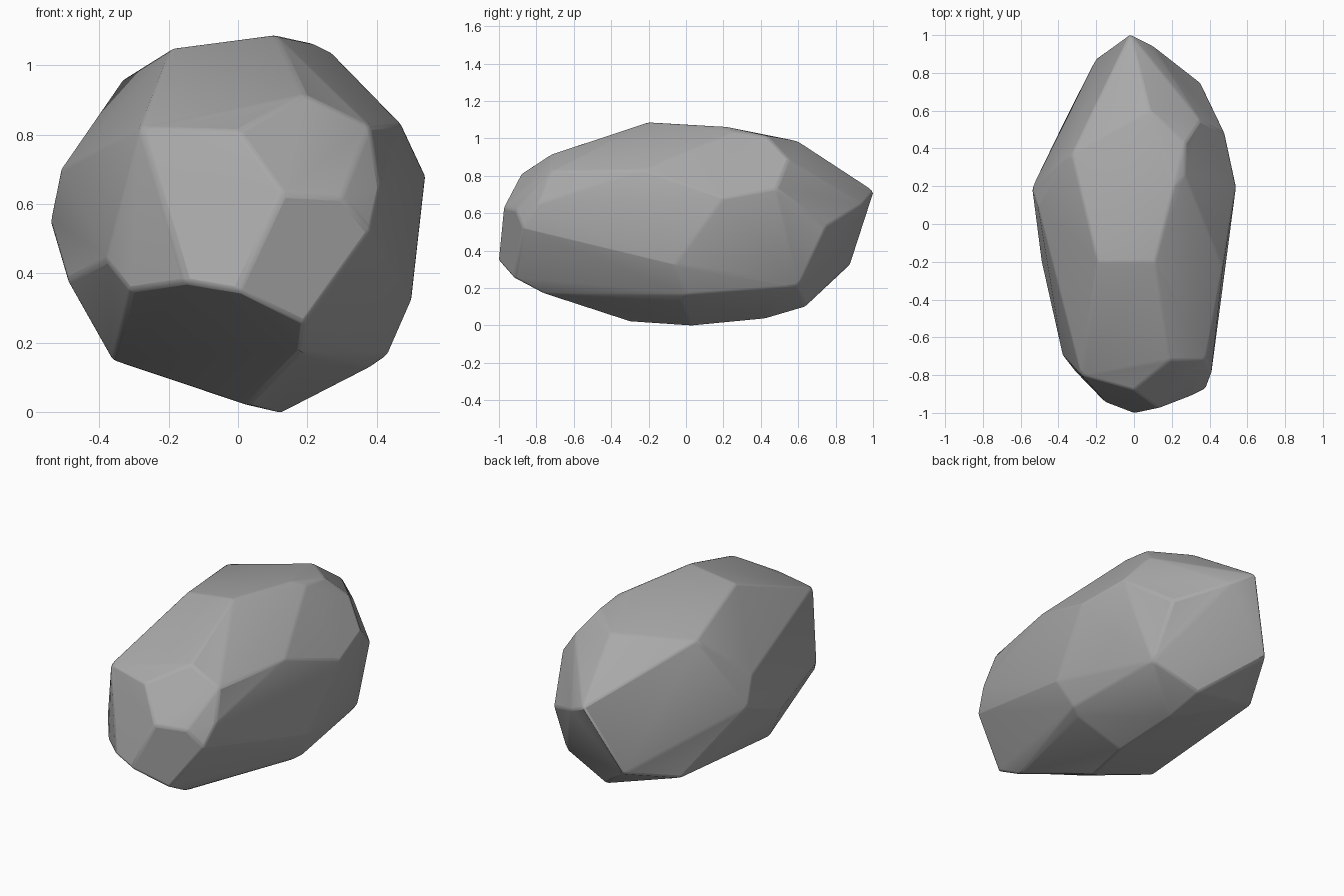
import bpy, bmesh, math

if "Cube" in bpy.data.objects:
    bpy.data.objects.remove(bpy.data.objects["Cube"])

# Corner points of the chipped boulder, grouped by side
front = [(-.28, -.80, .82), (0, -.88, .81), (.13, -.975, .63), (.0, -1.003, .35),
         (-.15, -.945, .375), (-.31, -.78, .35), (-.38, -.69, .44), (.30, -.91, .62),
         (.19, -.72, .915), (.38, -.72, .825), (.41, -.79, .65), (.38, -.87, .52),
         (.19, -.92, .255), (.18, -.76, .17)]
top = [(-.19, -.2, 1.048), (.11, -.2, 1.087), (.21, .2, 1.065), (.27, .26, 1.035),
       (.27, .43, 1.015), (.08, .6, .985), (.35, .55, .89), (-.33, .37, .96)]
right = [(.54, .2, .68), (.48, .48, .73), (.47, -.23, .83), (.35, .75, .53),
         (.50, -.06, .325), (.43, .0, .165), (.38, -.02, .13), (.37, .6, .21)]
left = [(-.54, .19, .55), (-.51, .1, .70), (-.49, -.2, .38), (-.36, -.27, .15)]
back = [(-.02, 1.005, .72), (.1, .945, .65), (-.2, .875, .32), (-.36, .56, .22)]
bottom = [(.12, .03, -.003), (.03, -.3, .02), (.08, .64, .1), (.1, .42, .035)]

# Rock: convex hull, with nearly flat triangles merged into facets
bm = bmesh.new()
for p in front + top + right + left + back + bottom:
    bm.verts.new(p)
bmesh.ops.convex_hull(bm, input=bm.verts[:])
loose = [v for v in bm.verts if not v.link_faces]
bmesh.ops.delete(bm, geom=loose, context='VERTS')
bmesh.ops.dissolve_limit(bm, angle_limit=math.radians(5),
                         verts=bm.verts[:], edges=bm.edges[:])
bmesh.ops.recalc_face_normals(bm, faces=bm.faces[:])

mesh = bpy.data.meshes.new("rock")
bm.to_mesh(mesh)
bm.free()
rock = bpy.data.objects.new("rock", mesh)
bpy.context.collection.objects.link(rock)

# Dark grey stone
stone = bpy.data.materials.new("stone")
stone.diffuse_color = (0.4, 0.4, 0.4, 1)
stone.use_nodes = True
stone.node_tree.nodes["Principled BSDF"].inputs["Base Color"].default_value = stone.diffuse_color
mesh.materials.append(stone)

# Slightly worn edges
bevel = rock.modifiers.new("worn_edges", 'BEVEL')
bevel.width = 0.012
bevel.segments = 2
bevel.limit_method = 'ANGLE'
bevel.angle_limit = math.radians(8)

bpy.context.view_layer.objects.active = rock
rock.select_set(True)
bpy.ops.object.shade_smooth_by_angle(angle=math.radians(30))
